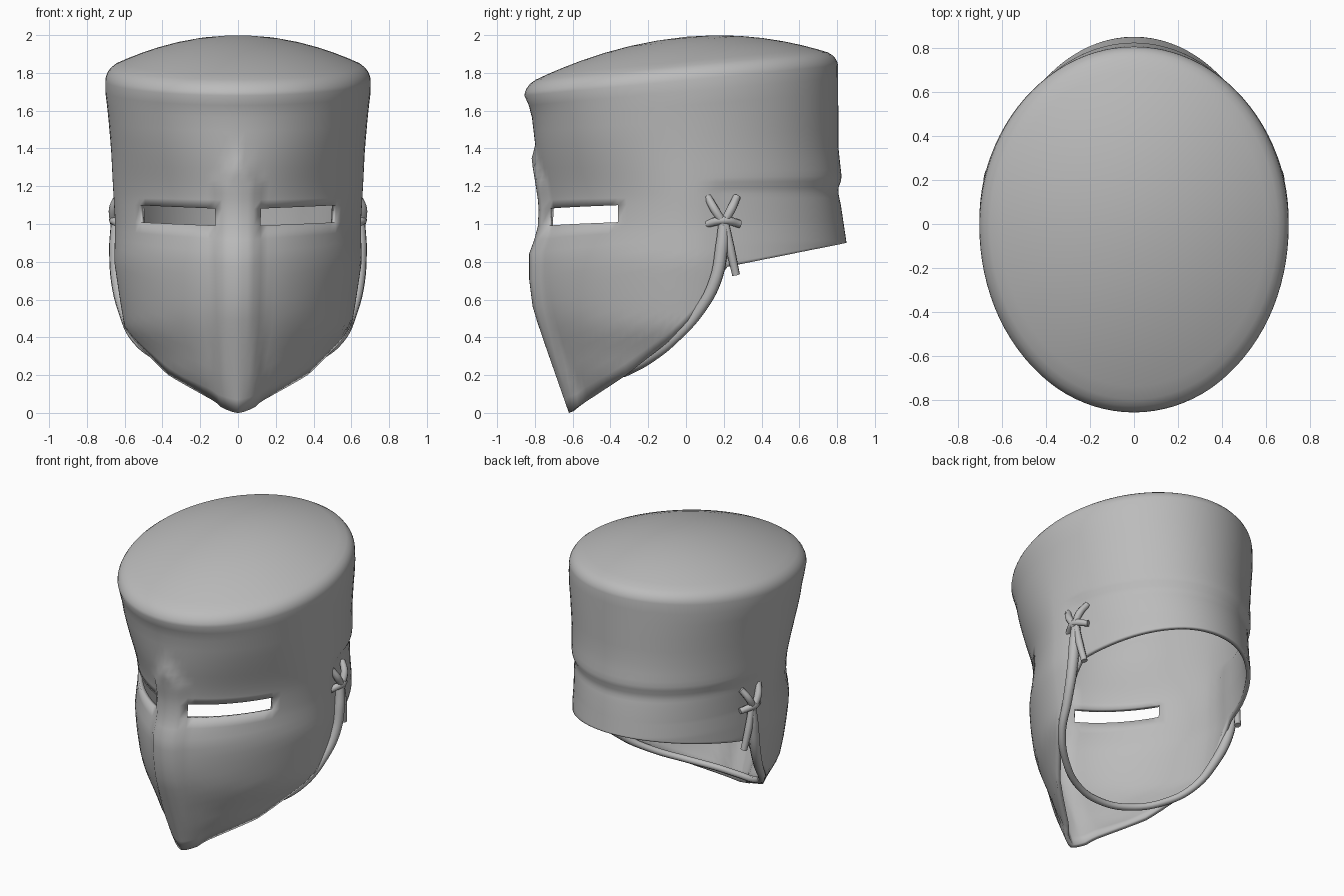
import bpy, bmesh, math

cube = bpy.data.objects.get("Cube")
if cube:
    bpy.data.objects.remove(cube, do_unlink=True)

steel = bpy.data.materials.new("grey steel")
steel.use_nodes = True
GREY = (0.5, 0.5, 0.5, 1)
steel.diffuse_color = GREY
steel.node_tree.nodes["Principled BSDF"].inputs["Base Color"].default_value = GREY

# Profiles as (height, radius) pairs
FRONT = [(0, .59), (.2, .66), (.4, .73), (.55, .78), (.7, .8), (.85, .8), (.95, .76),
         (1.02, .75), (1.1, .75), (1.2, .765), (1.35, .79), (1.6, .82), (1.69, .86)]
BACK = [(.9, .85), (1.1, .82), (1.18, .803), (1.24, .825), (1.4, .807), (1.87, .805)]
SIDE = [(0, .27), (.1, .36), (.2, .465), (.3, .51), (.45, .6), (.6, .625), (.8, .655),
        (1, .65), (1.2, .662), (1.4, .672), (1.6, .69), (1.72, .705), (1.8, .7)]
# Lower edge as (depth, height) pairs
RIM = [(-.62, 0), (-.33, .19), (-.1, .37), (.05, .53), (.14, .65), (.2, .77), (.85, .9)]
COLUMNS = 96
SLIT = range(4, 15)


def lerp_table(table, t):
    if t <= table[0][0]:
        return table[0][1]
    for (a, va), (b, vb) in zip(table, table[1:]):
        if t <= b:
            return va + (vb - va) * (t - a) / (b - a)
    return table[-1][1]


def smooth(t):
    t = min(1, max(0, t))
    return t * t * (3 - 2 * t)


def wall(angle, z):
    """Point of the outer wall; angle 0 is the front, pi the back."""
    s, c = math.sin(angle), math.cos(angle)
    n = 1.6 + .4 * smooth((z - 1.1) / .5) if c > 0 else 2
    x = math.copysign(abs(s) ** (2 / n), s) * lerp_table(SIDE, z)
    depth = lerp_table(FRONT, z) if c > 0 else lerp_table(BACK, z)
    y = -math.copysign(abs(c) ** (2 / n), c) * depth
    # raised nose ridge with an arched top
    half = .13 * math.sqrt(max(0, min(1, (1.36 - z) / .16)))
    if c > 0:
        y -= .03 * smooth((half - abs(x)) / .045)
    # inset neck band below the rear fold
    x *= 1 - .022 * smooth((-c - .1) / .15) * smooth((1.23 - z) / .05)
    return x, y, z


def rim_height(angle):
    low, high = 0, .97
    for _ in range(30):
        mid = (low + high) / 2
        if mid < lerp_table(RIM, wall(angle, mid)[1]):
            low = mid
        else:
            high = mid
    return low


def column(angle):
    """Points of one column, from the lower edge up over the crown."""
    around = min(angle, 2 * math.pi - angle)
    tilt = .025 * min(1, around)
    rim, sill = rim_height(angle), .985 + tilt
    edge = 1.76 - .08 * math.cos(angle)
    heights = [rim + (sill - rim) * i / LOWER for i in range(LOWER + 1)]
    heights += [1.075 + tilt, 1.125 + tilt / 2]
    heights += [1.16 + (edge - 1.16) * t for t in UPPER]
    points = [wall(angle, z) for z in heights]
    ex, ey, _ = points[-1]
    for s in CROWN:
        corner = math.sqrt(max(0, 1 - max(0, (s - .93) / .07) ** 2))
        z = 1.76 + .08 * s * ey / .85 + .055 * corner + .176 * (1 - s * s)
        points.append((ex * s, ey * s, z))
    return points


LOWER = 14
UPPER = [0, .05, .1, .14, .19, .26, .36, .5, .64, .78, .9, 1]
CROWN = [.996, .985, .965, .93, .86, .76, .64, .5, .35, .18]

# Helmet shell with open eye slits
bm = bmesh.new()
grid = [[bm.verts.new(p) for p in column(2 * math.pi * i / COLUMNS)] for i in range(COLUMNS)]
apex = bm.verts.new((0, 0, 1.991))
for i in range(COLUMNS):
    a, b = grid[i], grid[(i + 1) % COLUMNS]
    for j in range(len(a) - 1):
        if j == LOWER and min(i, COLUMNS - 1 - i) in SLIT:
            continue
        bm.faces.new((a[j], b[j], b[j + 1], a[j + 1]))
    bm.faces.new((a[-1], b[-1], apex))
bmesh.ops.recalc_face_normals(bm, faces=bm.faces)
mesh = bpy.data.meshes.new("helmet_shell")
bm.to_mesh(mesh)
bm.free()
shell = bpy.data.objects.new("helmet_shell", mesh)
bpy.context.collection.objects.link(shell)
mesh.materials.append(steel)
thick = shell.modifiers.new("thickness", 'SOLIDIFY')
thick.thickness = .028
thick.offset = -1
bpy.context.view_layer.objects.active = shell
shell.select_set(True)
bpy.ops.object.shade_smooth_by_angle(angle=math.radians(50))


def cord(name, points, radii):
    """Rounded cord along a smooth path."""
    curve = bpy.data.curves.new(name, 'CURVE')
    curve.dimensions = '3D'
    curve.bevel_depth = 1
    curve.bevel_resolution = 2
    curve.resolution_u = 6
    curve.use_fill_caps = True
    spline = curve.splines.new('BEZIER')
    spline.bezier_points.add(len(points) - 1)
    for bp, p, r in zip(spline.bezier_points, points, radii):
        bp.co = p
        bp.radius = r
        bp.handle_left_type = bp.handle_right_type = 'AUTO'
    curve.materials.append(steel)
    bpy.context.collection.objects.link(bpy.data.objects.new(name, curve))


# Chin strap running from one knot under the chin to the other
half = [(.645, .2, 1.0), (.648, .19, .88), (.64, .155, .7), (.605, .07, .54),
        (.54, -.06, .39), (.4, -.19, .285), (.2, -.3, .225)]
widths = [.03, .036, .034, .03, .024, .022, .022]
strap = half + [(0, -.335, .21)] + [(-x, y, z) for x, y, z in reversed(half)]
cord("chin_strap", strap, widths + [.022] + widths[::-1])

# Lacing knots on both sides
for side, sign in (("left", 1), ("right", -1)):
    laces = {
        "front_lace": [(.635, .115, 1.145), (.66, .15, 1.08), (.655, .21, .99)],
        "rear_lace": [(.61, .27, 1.145), (.65, .24, 1.08), (.655, .19, .99)],
        "cross_lace": [(.63, .11, 1.0), (.66, .2, 1.02), (.615, .285, 1.0)],
        "lace_tail": [(.65, .21, 1.0), (.645, .235, .87), (.63, .265, .73)],
    }
    for name, path in laces.items():
        cord(f"{side}_{name}", [(sign * x, y, z) for x, y, z in path], [.02, .024, .021])
